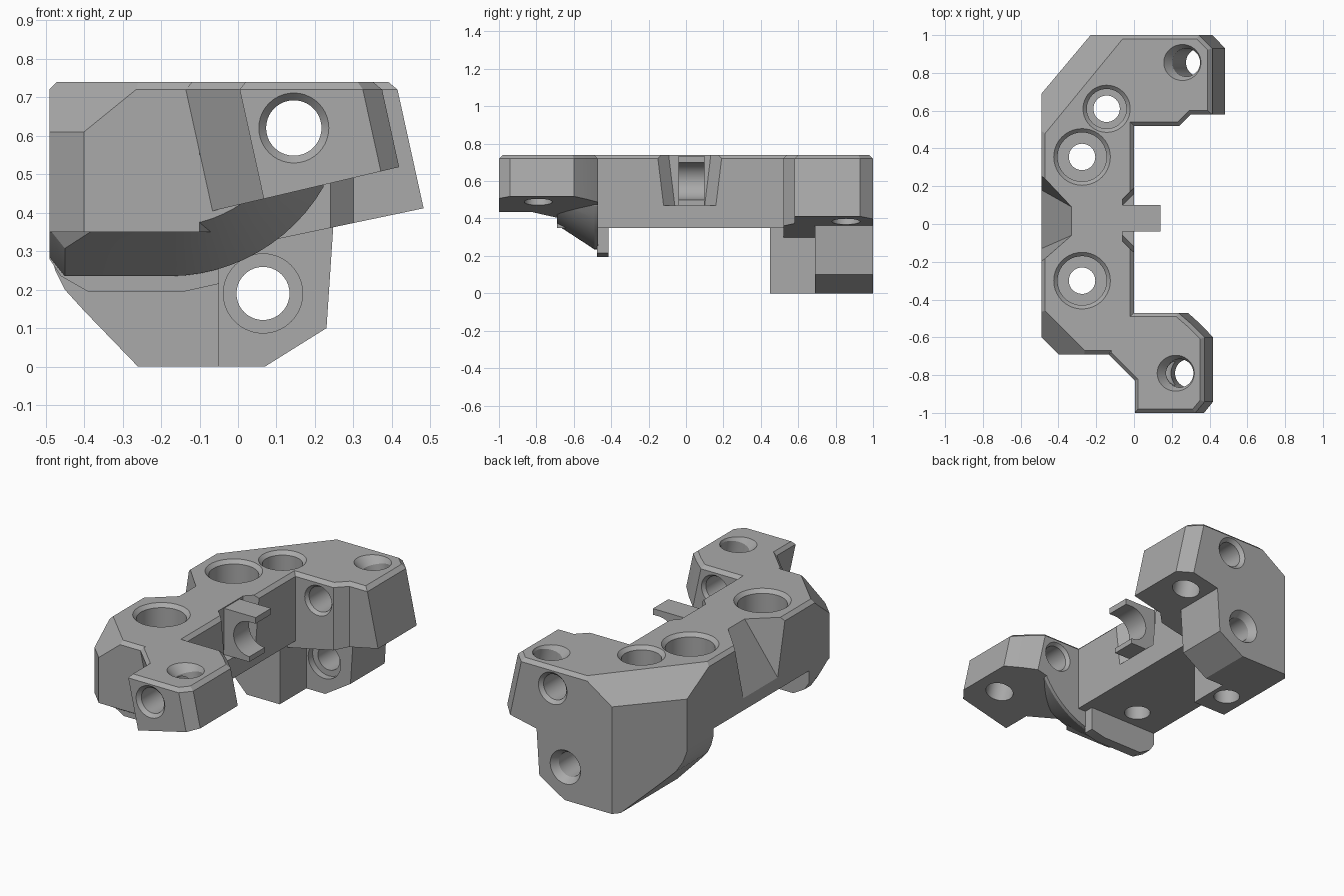
import bpy, bmesh
from math import sin, cos, pi, radians
from mathutils import Vector

old = bpy.data.objects.get("Cube")
if old:
    bpy.data.objects.remove(old)

grey = bpy.data.materials.new("plain grey")
grey.use_nodes = True
grey.diffuse_color = (0.4, 0.4, 0.4, 1)
grey.node_tree.nodes["Principled BSDF"].inputs["Base Color"].default_value = (0.4, 0.4, 0.4, 1)
TOP, RIM, TILT = 0.74, 0.02, 0.22


def finish(bm, name):
    bmesh.ops.recalc_face_normals(bm, faces=bm.faces)
    mesh = bpy.data.meshes.new(name)
    bm.to_mesh(mesh)
    bm.free()
    ob = bpy.data.objects.new(name, mesh)
    bpy.context.collection.objects.link(ob)
    mesh.materials.append(grey)
    return ob


def loft(name, rings, planes=()):
    """Join rings of points, cap the ends, then trim by planes (point, outward normal)."""
    bm = bmesh.new()
    rows = [[bm.verts.new(p) for p in ring] for ring in rings]
    n = len(rows[0])
    for a, b in zip(rows, rows[1:]):
        for i in range(n):
            j = (i + 1) % n
            bm.faces.new((a[i], a[j], b[j], b[i]))
    bm.faces.new(rows[0])
    bm.faces.new(rows[-1])
    bmesh.ops.recalc_face_normals(bm, faces=bm.faces)
    for co, no in planes:
        geom = bm.verts[:] + bm.edges[:] + bm.faces[:]
        cut = bmesh.ops.bisect_plane(bm, geom=geom, plane_co=co, plane_no=no, clear_outer=True)
        edges = [e for e in cut["geom_cut"] if isinstance(e, bmesh.types.BMEdge)]
        bmesh.ops.holes_fill(bm, edges=edges)
    return finish(bm, name)


def inset(poly, d):
    """Move a counter-clockwise outline inwards by d."""
    out = []
    pts = [Vector(p) for p in poly]
    for i, p in enumerate(pts):
        e, f = (p - pts[i - 1]).normalized(), (pts[(i + 1) % len(pts)] - p).normalized()
        n, m = Vector((-e.y, e.x)), Vector((-f.y, f.x))
        out.append(p + (n + m) * d / (1 + n.dot(m)))
    return out


def slab(name, poly, bottom, shear=lambda x: 0, planes=()):
    """Upright prism with a chamfered top rim, leaning sides and a sloped bottom."""
    low = []
    for x, y in poly:
        base, slope = bottom
        z = (base + slope * (x + shear(x) * TOP)) / (1 + slope * shear(x))
        low.append((x + shear(x) * (TOP - z), y, z))
    top = [(p.x, p.y, TOP) for p in inset(poly, RIM)]
    mid = [(x + shear(x) * RIM, y, TOP - RIM) for x, y in poly]
    return loft(name, [low, mid, top], planes)


def along_y(name, profile, y0, y1, planes=()):
    return loft(name, [[(x, y, z) for x, z in profile] for y in (y0, y1)], planes)


def hull(name, points):
    bm = bmesh.new()
    for p in points:
        bm.verts.new(p)
    bmesh.ops.convex_hull(bm, input=bm.verts)
    return finish(bm, name)


def bore(start, axis, steps):
    """Round cutter made from (distance, radius) steps along an axis."""
    rot = Vector(axis).normalized().to_track_quat("Z", "Y")
    rings = [[Vector(start) + rot @ Vector((r * cos(2 * pi * i / 40), r * sin(2 * pi * i / 40), d))
              for i in range(40)] for d, r in steps]
    return loft("bore_cutter", rings)


def combine(ob, others, op):
    for other in others:
        mod = ob.modifiers.new("cut", "BOOLEAN")
        mod.object, mod.operation, mod.solver = other, op, "EXACT"
        bpy.context.view_layer.objects.active = ob
        bpy.ops.object.modifier_apply(modifier=mod.name)
        bpy.data.objects.remove(other)


def plane(a, b, c):
    a, b, c = Vector(a), Vector(b), Vector(c)
    n = (b - a).cross(c - a)
    return a, n if n.x < 0 else -n


# Main beam with sloped corners
front_slope = plane((-0.49, -0.44, TOP), (-0.24, -0.69, TOP), (-0.49, -0.60, 0.61))
back_slope = plane((-0.47, 0.48, TOP), (-0.06, 0.98, TOP), (-0.49, 0.69, 0.61))
body = slab("bracket", [(-0.49, -0.60), (-0.40, -0.69), (-0.10, -0.69), (0, -0.52), (0, 0.60),
                        (0, 1), (-0.23, 1), (-0.49, 0.69)], (0.35, 0),
            planes=[front_slope, back_slope])

# Arms with tilted ends and undersides
front_arm = slab("front_arm", [(-0.14, -0.69), (0, -0.83), (0, -1), (0.32, -1), (0.37, -0.94),
                               (0.37, -0.60), (0.30, -0.53), (0.23, -0.47), (-0.12, -0.47)],
                 (0.42, 0.235), lambda x: TILT)
back_arm = slab("back_arm", [(-0.06, 0.52), (0.24, 0.52), (0.30, 0.58), (0.41, 0.58),
                             (0.41, 0.93), (0.34, 1), (-0.06, 1)],
                (0.31, 0.21), lambda x: TILT if x > 0.33 else 0)

# Lower back block and its thinner side lug
chamfer = plane((-0.49, 0.69, 0), (-0.23, 1, 0), (-0.49, 0.69, 1))
back_block = along_y("back_block", [(-0.05, 0), (-0.05, 0.5), (-0.49, 0.5), (-0.49, 0.31),
                                    (-0.475, 0.25), (-0.45, 0.20), (-0.40, 0.145), (-0.26, 0)],
                     0.45, 1, [chamfer])
lug = along_y("lug", [(-0.15, 0), (0.07, 0), (0.23, 0.10), (0.25, 0.40), (-0.15, 0.40)], 0.69, 1)


# Curved skirt under the front and its lip
def skirt_ring(y, left, z):
    r = 0.70 - z
    arc = [(-0.18 + r * sin(radians(a)), y, 0.70 - r * cos(radians(a))) for a in range(0, 61, 5)]
    return [(left, y, 0.55), (left, y, z + 0.05), (left + 0.04, y, z)] + arc + [(arc[-1][0], y, 0.55)]


skirt = loft("skirt", [skirt_ring(-0.69, -0.40, 0.365), skirt_ring(-0.60, -0.49, 0.307),
                       skirt_ring(-0.49, -0.49, 0.235), skirt_ring(-0.47, -0.49, 0.235)])
lip = along_y("lip", [(-0.49, 0.40), (-0.49, 0.28), (-0.46, 0.235), (-0.39, 0.195), (-0.14, 0.195),
                      (-0.05, 0.215), (-0.05, 0.40)], -0.475, -0.415)
combine(body, [front_arm, back_arm, back_block, lug, skirt, lip], "UNION")

# Flared recess, side pocket and screw clearance
recess = hull("recess_cutter", [(x, y, z) for z, k in ((0.8, 0), (0.47, 0.04)) for x, y in
                                ((-0.06, -0.10 + k), (-0.06, 0.14 - k), (0.03, 0.23 - k), (0.03, -0.19 + k))])
pocket = hull("pocket_cutter", [(-0.33, -0.06, TOP), (-0.33, 0.09, TOP), (-0.49, -0.13, 0.42),
                                (-0.49, 0.18, 0.42), (-0.49, -0.20, TOP), (-0.49, 0.26, TOP),
                                (-0.33, -0.06, 0.9), (-0.33, 0.09, 0.9), (-0.6, -0.2, 0.9),
                                (-0.6, 0.26, 0.9), (-0.6, -0.17, 0.2), (-0.6, 0.22, 0.2)])
cutters = [recess, pocket]

# Upright counterbored holes
for x, y, r in ((-0.275, 0.355, 0.13), (-0.275, -0.30, 0.13), (-0.145, 0.61, 0.105)):
    cutters.append(bore((x, y, TOP), (0, 0, -1), [(-0.02, r + 0.04), (0.02, r), (0.25, r),
                                                  (0.25, 0.07), (0.9, 0.07)]))
# Tilted arm holes
for x, y in ((0.235, -0.79), (0.27, 0.855)):
    cutters.append(bore((x, y, TOP), (TILT, 0, -1), [(-0.04, 0.12), (0.03, 0.075), (0.55, 0.075)]))
cutters.append(bore((0.355, 0.855, 0.36), (0.1, 0, -1), [(0, 0.10), (0.26, 0.13)]))
# Lengthwise holes
cutters.append(bore((0.145, -1, 0.62), (0, 1, 0), [(-0.02, 0.11), (0.02, 0.072), (0.51, 0.072),
                                                   (0.55, 0.10), (1.50, 0.10), (1.54, 0.072),
                                                   (1.98, 0.072), (2.02, 0.11)]))
cutters.append(bore((0.065, 0.60, 0.19), (0, 1, 0), [(0, 0.103), (0.13, 0.103), (0.13, 0.069),
                                                     (0.36, 0.069), (0.42, 0.11)]))
combine(body, cutters, "DIFFERENCE")

# Open round clip in the recess
curve = [(0.10 + 0.10 * cos(radians(a)), 0.60 + 0.10 * sin(radians(a))) for a in range(90, 271, 10)]
clip = along_y("clip", [(-0.09, TOP - 0.005), (0.14, TOP - 0.005), (0.14, 0.70)] + curve
               + [(0.10, 0.47), (-0.09, 0.47)], -0.04, 0.10)

for ob in (body, clip):
    bpy.ops.object.select_all(action="DESELECT")
    ob.select_set(True)
    bpy.context.view_layer.objects.active = ob
    bpy.ops.object.shade_smooth_by_angle(angle=radians(25))
